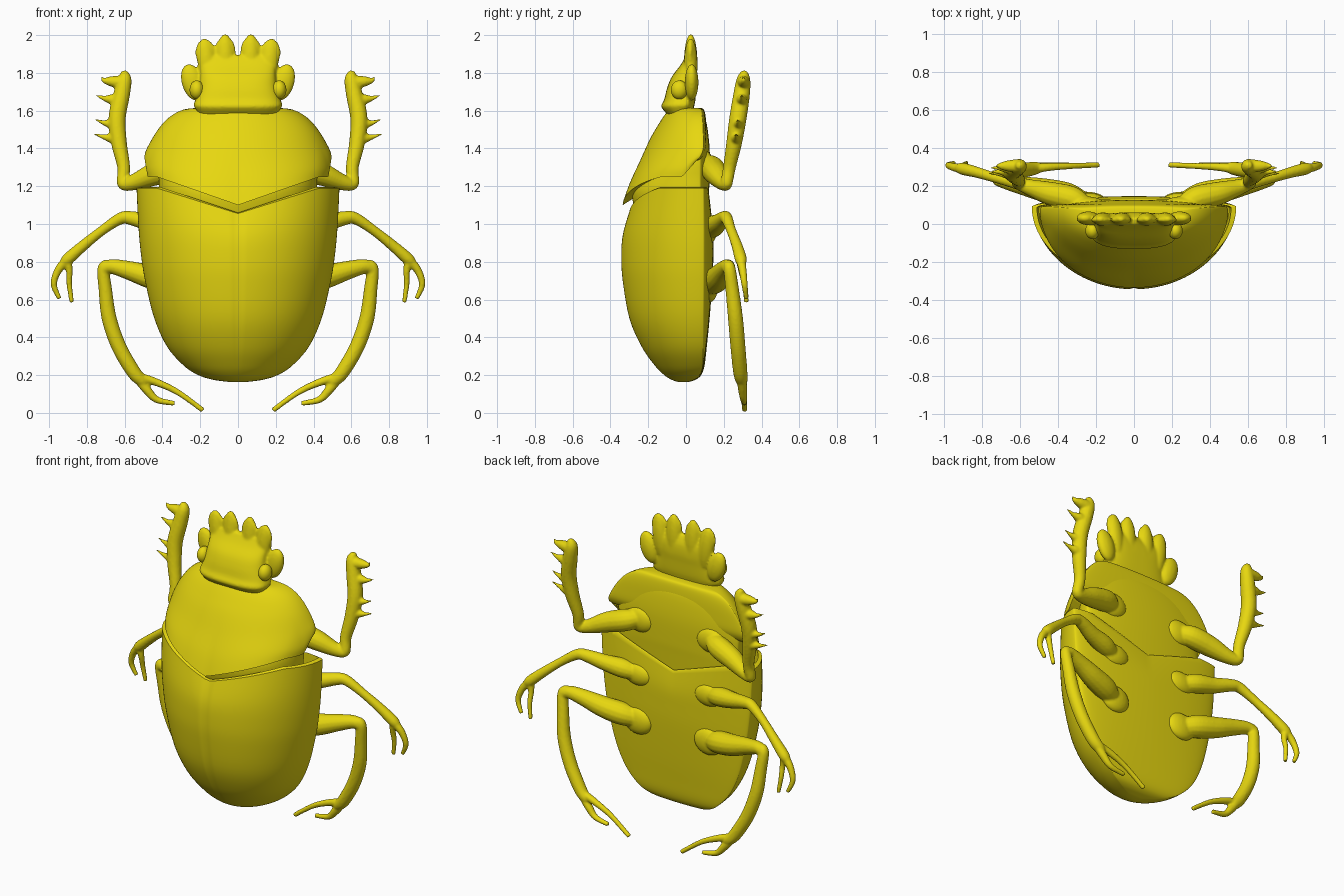
import bpy, bmesh, math
from mathutils import Matrix, Vector

if "Cube" in bpy.data.objects:
    bpy.data.objects.remove(bpy.data.objects["Cube"])

mat = bpy.data.materials.new("yellow")
mat.diffuse_color = (0.80, 0.68, 0.005, 1)
mat.use_nodes = True
mat.node_tree.nodes["Principled BSDF"].inputs["Base Color"].default_value = mat.diffuse_color


def smooth_path(pts, n):
    """Catmull-Rom interpolation of tuples of any length."""
    out = []
    for i in range(len(pts) - 1):
        a, b, c, d = (pts[max(i - 1, 0)], pts[i], pts[i + 1], pts[min(i + 2, len(pts) - 1)])
        for k in range(n):
            t = k / n
            out.append(tuple(0.5 * (2 * q + (r - p) * t + (2 * p - 5 * q + 4 * r - s) * t * t
                                    + (3 * q - p - 3 * r + s) * t ** 3)
                             for p, q, r, s in zip(a, b, c, d)))
    out.append(pts[-1])
    return out


def finish(ob, name):
    ob.name = name
    ob.data.materials.clear()
    ob.data.materials.append(mat)
    bpy.ops.object.select_all(action='DESELECT')
    ob.select_set(True)
    bpy.context.view_layer.objects.active = ob
    bpy.ops.object.shade_smooth_by_angle(angle=math.radians(45))
    return ob


def new_object(name, bm):
    bmesh.ops.recalc_face_normals(bm, faces=bm.faces)
    me = bpy.data.meshes.new(name)
    bm.to_mesh(me)
    bm.free()
    ob = bpy.data.objects.new(name, me)
    bpy.context.collection.objects.link(ob)
    return ob


def loft(name, rings, warp=None, power=1.0, n=128, lip=False):
    """Rings are (z, half width, front y, widest y, back bulge)."""
    bm = bmesh.new()
    loops = []
    for z, w, yf, ym, bulge in smooth_path(rings, 5):
        loop = []
        for i in range(n):
            a = 2 * math.pi * i / n
            c, s = math.cos(a), math.sin(a)
            x = w * math.copysign(abs(c) ** power, c)
            s = math.copysign(abs(s) ** power, s)
            p = Vector((x, ym + s * (bulge if s > 0 else ym - yf), z))
            loop.append(bm.verts.new(warp(p, s) if warp else p))
        loops.append(loop)
    if lip:  # thick rim that steps down into the shell
        for f, dz in ((0.95, 0.005), (0.93, -0.08)):
            loops.append([bm.verts.new((v.co.x * f, v.co.y * f, v.co.z + dz)) for v in loops[len(rings) * 5 - 5]])
    for A, B in zip(loops, loops[1:]):
        for i in range(n):
            bm.faces.new((A[i], A[(i + 1) % n], B[(i + 1) % n], B[i]))
    for loop in (loops[0], loops[-1]):
        mid = bm.verts.new(sum((v.co for v in loop), Vector()) / n)
        for i in range(n):
            bm.faces.new((loop[i], loop[(i + 1) % n], mid))
    return new_object(name, bm)


def ball(name, centre, radii, tilt=0):
    bm = bmesh.new()
    bmesh.ops.create_uvsphere(bm, u_segments=24, v_segments=16, radius=1)
    bm.transform(Matrix.Translation(centre) @ Matrix.Rotation(tilt, 4, 'Y') @ Matrix.Diagonal((*radii, 1)))
    return new_object(name, bm)


def tube(name, pts, side):
    """Tapered tube through (x, y, z, radius) points."""
    cu = bpy.data.curves.new(name, 'CURVE')
    cu.dimensions, cu.bevel_depth, cu.bevel_resolution, cu.use_fill_caps = '3D', 1, 5, True
    path = smooth_path(pts, 6)
    sp = cu.splines.new('POLY')
    sp.points.add(len(path) - 1)
    for p, (x, y, z, r) in zip(sp.points, path):
        p.co = (x * side, y, z, 1)
        p.radius = max(r, 0.002)
    ob = bpy.data.objects.new(name, cu)
    bpy.context.collection.objects.link(ob)
    return ob


def join(obs):
    bpy.ops.object.select_all(action='DESELECT')
    for o in obs:
        o.select_set(True)
    bpy.context.view_layer.objects.active = obs[0]
    bpy.ops.object.convert(target='MESH')
    if len(obs) > 1:
        bpy.ops.object.join()
    return bpy.context.view_layer.objects.active


def fuse(obs, name, voxel, steps):
    """Melt overlapping parts into one soft surface."""
    ob = join(obs)
    rem = ob.modifiers.new("fuse", 'REMESH')
    rem.mode, rem.voxel_size = 'VOXEL', voxel
    ob.modifiers.new("soften", 'SMOOTH').iterations = steps
    return finish(join([ob]), name)


def vee(x):
    return max(0, 1 - abs(x) / 0.43)


# wing cases and belly: V-shaped top rim and a centre groove
def wing_warp(p, s):
    p.z -= 0.135 * vee(p.x) * max(0, (p.z - 0.6) / 0.59) ** 2
    if s < -0.9 and abs(p.x) < 0.006:
        p.y += 0.008 * max(0, min(1, (p.z - 0.2) / 0.3))
    return p


finish(loft("wing_cases", [
    (.163, .04, -.04, 0, .01), (.175, .13, -.075, .04, .01), (.2, .21, -.115, .07, .01),
    (.25, .287, -.165, .088, .01), (.35, .375, -.235, .09, .02), (.5, .443, -.3, .09, .035),
    (.7, .492, -.335, .09, .05), (.85, .515, -.343, .09, .055), (1.0, .528, -.335, .09, .055),
    (1.19, .537, -.30, .09, .04)], wing_warp, lip=True), "wing_cases")

# inner thorax that links wing cases, shield and head
finish(loft("thorax", [
    (1.0, .40, -.25, .06, .05), (1.15, .415, -.285, .07, .05), (1.24, .42, -.25, .07, .055),
    (1.4, .42, -.13, .07, .055), (1.55, .33, -.06, .06, .045), (1.6, .2, -.03, .04, .03)]), "thorax")


# shield: front edge drops to a point, back edge lifts
def shield_warp(p, s):
    k = max(0, (1.5 - p.z) / 0.25) ** 2
    if s < 0:
        p.z -= 0.15 * vee(p.x) * k * min(1, -2 * s)
    p.z += 0.09 * k * max(0, min(1, (p.y + 0.02) / 0.08))
    return p


finish(loft("shield", [
    (1.615, .2, -.06, .055, .02), (1.605, .29, -.09, .075, .02), (1.56, .37, -.125, .085, .02),
    (1.48, .437, -.175, .09, .02), (1.38, .482, -.238, .09, .02), (1.3, .495, -.3, .075, .02),
    (1.25, .488, -.335, .06, .02)], shield_warp), "shield")

# head with toothed front edge and cheeks, fused into one surface
parts = [loft("head", [
    (1.57, .2, -.09, -.02, .06), (1.61, .225, -.125, -.02, .06), (1.63, .234, -.13, -.015, .06),
    (1.66, .225, -.115, -.01, .06), (1.72, .208, -.1, 0, .055), (1.78, .2, -.075, .01, .05),
    (1.84, .195, -.03, .02, .035), (1.89, .17, .0, .022, .012)], power=0.7)]
for s in (1, -1):
    for x, tilt, z, length in ((.066, .02, 1.855, .152), (.163, .12, 1.84, .145)):
        parts += [ball("tooth", (x * s, .025, z), (.05, .036, length), tilt * s),
                  ball("tooth_tip", ((x + .06 * tilt) * s, .022, z + .06), (.055, .022, .08), tilt * s)]
    parts.append(ball("cheek", (.24 * s, .03, 1.75), (.058, .036, .1), .3 * s))
fuse(parts, "head", 0.008, 4)

for s, side in ((1, "right"), (-1, "left")):
    finish(ball("eye", (.218 * s, -.035, 1.71), (.038, .045, .05)), side + "_eye")

    # front leg: stout thigh, curved digging shin with four spikes
    leg = [ball("hip", (.25 * s, .1, 1.31), (.1, .045, .08)),
           tube("thigh", [(.24, .08, 1.32, .04), (.32, .13, 1.3, .065), (.44, .16, 1.265, .062),
                          (.54, .19, 1.225, .045), (.6, .21, 1.21, .034), (.615, .22, 1.23, .03)], s),
           tube("shin", [(.59, .205, 1.205, .028), (.61, .215, 1.22, .032), (.605, .23, 1.3, .034),
                         (.63, .255, 1.43, .042), (.64, .275, 1.56, .046), (.615, .295, 1.69, .044),
                         (.6, .305, 1.77, .036), (.608, .31, 1.81, .014)], s)]
    for x, z, y in ((.71, 1.775, .305), (.745, 1.68, .295), (.745, 1.55, .275), (.755, 1.475, .265)):
        leg.append(tube("spike", [(.62, y, z - .025, .036), (.67, y, z - .02, .028),
                                  (.71, y, z - .014, .014), (x + .012, y, z + .004, .004)], s))
    fuse(leg, side + "_front_leg", 0.007, 4)

    # middle leg ending in two claws
    fuse([
        ball("hip", (.25 * s, .12, .965), (.1, .045, .07)),
        tube("thigh", [(.24, .1, .96, .04), (.34, .14, .985, .058), (.46, .17, 1.005, .048),
                       (.56, .2, 1.03, .038), (.62, .215, 1.03, .032), (.72, .24, .965, .026),
                       (.82, .27, .885, .029), (.9, .29, .815, .032), (.93, .295, .785, .02)], s),
        tube("claw", [(.905, .29, .81, .026), (.952, .3, .755, .021), (.975, .31, .68, .017), (.945, .32, .605, .012)], s),
        tube("claw", [(.905, .29, .81, .026), (.893, .295, .75, .018), (.893, .31, .68, .015), (.88, .32, .585, .012)], s),
    ], side + "_middle_leg", 0.007, 3)

    # hind leg: heavy thigh, long bowed shin and two claws
    fuse([
        ball("hip", (.25 * s, .125, .67), (.1, .045, .085)),
        tube("thigh", [(.24, .1, .67, .045), (.34, .145, .695, .068), (.46, .175, .72, .064),
                       (.58, .2, .755, .05), (.67, .22, .775, .039), (.71, .23, .76, .033)], s),
        tube("shin", [(.68, .22, .785, .027), (.712, .23, .765, .032), (.702, .245, .65, .036),
                      (.682, .262, .5, .04), (.63, .275, .35, .04), (.555, .287, .22, .038),
                      (.51, .295, .17, .032), (.49, .3, .15, .02)], s),
        tube("claw", [(.53, .29, .19, .026), (.44, .3, .165, .021), (.32, .305, .11, .016), (.185, .31, .013, .014)], s),
        tube("claw", [(.52, .295, .17, .026), (.48, .3, .12, .024), (.43, .305, .07, .018), (.335, .31, .05, .013)], s),
    ], side + "_hind_leg", 0.007, 3)
